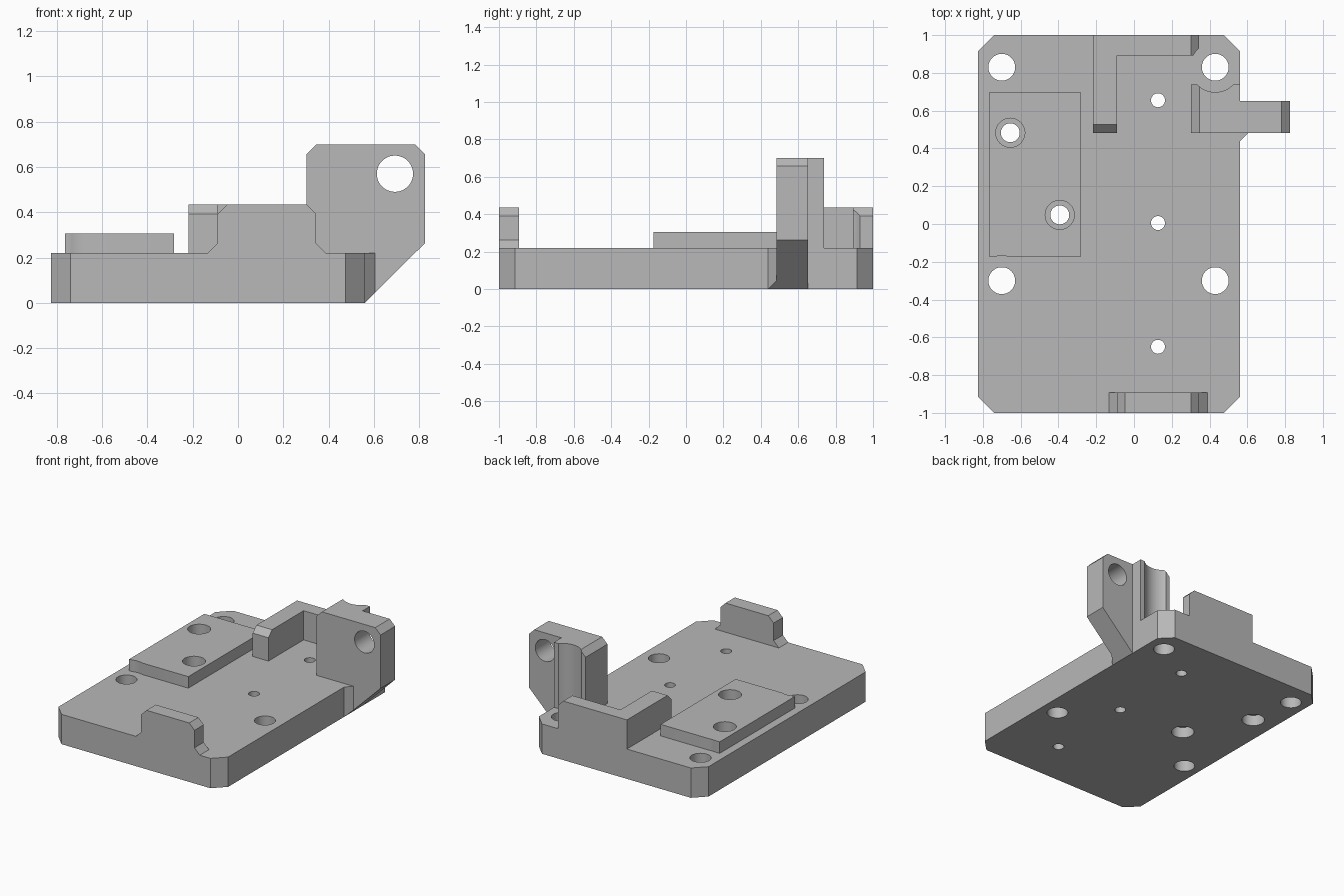
import bpy, bmesh
from mathutils import Vector

cube = bpy.data.objects.get("Cube")
if cube:
    bpy.data.objects.remove(cube, do_unlink=True)

gray = bpy.data.materials.new("machined_gray")
gray.use_nodes = True
gray.diffuse_color = (0.48, 0.48, 0.48, 1)
gray.node_tree.nodes["Principled BSDF"].inputs["Base Color"].default_value = gray.diffuse_color

PLATE_TOP, TAB_TOP, C = 0.22, 0.435, 0.043
CORNER_HOLES = [(-0.70, 0.83), (0.43, 0.83), (-0.70, -0.30), (0.43, -0.30)]
SCREW_HOLES = [(0.127, 0.655), (0.127, 0.005), (0.127, -0.65)]
PAD_HOLES = [(-0.655, 0.483), (-0.393, 0.048)]


def prism(name, outline, axis, lo, hi):
    """Extrude a 2D outline along z (outline in x,y) or y (outline in x,z)."""
    bm = bmesh.new()
    place = (lambda a, b: (a, b, lo)) if axis == "z" else (lambda a, b: (a, lo, b))
    face = bm.faces.new([bm.verts.new(place(a, b)) for a, b in outline])
    out = bmesh.ops.extrude_face_region(bm, geom=[face])
    shift = Vector((0, 0, hi - lo)) if axis == "z" else Vector((0, hi - lo, 0))
    bmesh.ops.translate(bm, vec=shift, verts=[v for v in out["geom"] if isinstance(v, bmesh.types.BMVert)])
    bmesh.ops.recalc_face_normals(bm, faces=bm.faces)
    mesh = bpy.data.meshes.new(name)
    bm.to_mesh(mesh)
    bm.free()
    obj = bpy.data.objects.new(name, mesh)
    bpy.context.collection.objects.link(obj)
    mesh.materials.append(gray)
    return obj


def rect(x0, x1, y0, y1):
    return [(x0, y0), (x1, y0), (x1, y1), (x0, y1)]


def slice_off(obj, point, normal):
    """Cut away the side the normal points to and close the cut."""
    bm = bmesh.new()
    bm.from_mesh(obj.data)
    cut = bmesh.ops.bisect_plane(bm, geom=bm.verts[:] + bm.edges[:] + bm.faces[:],
                                 plane_co=point, plane_no=normal, clear_outer=True)
    edges = [e for e in cut["geom_cut"] if isinstance(e, bmesh.types.BMEdge)]
    bmesh.ops.holes_fill(bm, edges=edges)
    bmesh.ops.recalc_face_normals(bm, faces=bm.faces)
    bm.to_mesh(obj.data)
    bm.free()


def drill(obj, centre, radius, lo, hi, axis="z"):
    """Subtract a cylinder running from lo to hi along the axis."""
    a, b = centre
    mid = (lo + hi) / 2
    loc, rot = ((a, b, mid), (0, 0, 0)) if axis == "z" else ((a, mid, b), (1.570796, 0, 0))
    bpy.ops.mesh.primitive_cylinder_add(vertices=48, radius=radius, depth=hi - lo, location=loc, rotation=rot)
    cutter = bpy.context.object
    cutter.hide_render = True
    mod = obj.modifiers.new("drill", "BOOLEAN")
    mod.operation, mod.solver, mod.object = "DIFFERENCE", "EXACT", cutter
    bpy.context.view_layer.objects.active = obj
    bpy.ops.object.modifier_apply(modifier=mod.name)
    bpy.data.objects.remove(cutter, do_unlink=True)


# Base plate with clipped corners
L, R, K = -0.825, 0.56, 0.085
plate = prism("base_plate", [(L + K, -1), (R - K, -1), (R, K - 1), (R, 1 - K),
                             (R - K, 1), (L + K, 1), (L, 1 - K), (L, K - 1)], "z", 0, PLATE_TOP)
for p in CORNER_HOLES:
    drill(plate, p, 0.071, -0.1, 0.5)
for p in SCREW_HOLES:
    drill(plate, p, 0.037, -0.1, 0.5)

# Raised pad
pad = prism("raised_pad", rect(-0.765, -0.283, -0.175, 0.70), "z", PLATE_TOP, 0.305)

# Counterbored holes through pad and plate
for p in PAD_HOLES:
    drill(plate, p, 0.05, -0.1, 0.5)
    drill(plate, p, 0.077, -0.1, 0.08)
    drill(plate, p, 0.077, 0.18, 0.5)
    drill(pad, p, 0.077, 0.1, 0.5)

# Front tab with chamfered top and flared foot
x0, x1 = -0.09, 0.345
tab = prism("front_tab", [(x0 - C, PLATE_TOP), (x0, PLATE_TOP + C), (x0, TAB_TOP - C), (x0 + C, TAB_TOP),
                          (x1 - C, TAB_TOP), (x1, TAB_TOP - C), (x1, PLATE_TOP + C), (x1 + C, PLATE_TOP)],
            "y", -1, -0.892)

# L-shaped rear wall with chamfered ends
wall = prism("rear_wall", [(-0.218, 0.483), (-0.09, 0.483), (-0.09, 0.893), (x1, 0.893), (x1, 1), (-0.218, 1)],
             "z", PLATE_TOP, TAB_TOP)
slice_off(wall, (x1 - C, 0.95, TAB_TOP), (1, 0, 1))
slice_off(wall, (-0.15, 0.483 + C, TAB_TOP), (0, -1, 1))

# Tall bracket with an arm overhanging the plate edge
bx, top = 0.303, 0.70
bracket = prism("bracket_arm", [(bx, PLATE_TOP), (bx, top - C), (bx + C, top), (0.825 - C, top),
                                (0.825, top - C), (0.825, 0.263), (R, 0), (R, PLATE_TOP)], "y", 0.483, 0.652)
drill(bracket, (0.693, 0.57), 0.08, 0.3, 0.9, "y")
block = prism("bracket_back", [(bx, PLATE_TOP), (bx, top - C), (bx + C, top), (R, top), (R, PLATE_TOP)],
              "y", 0.652, 0.738)

# Small corner fillet between plate edge and arm
fillet = prism("arm_fillet", [(R, 0.438), (R + 0.045, 0.483), (R, 0.483)], "z", 0, PLATE_TOP)
slice_off(fillet, (R, 0.46, 0.0), (0.993, 0, -1))

# Screw head clearance around the corner holes
clearance = {pad: (CORNER_HOLES[0], CORNER_HOLES[2]), wall: (CORNER_HOLES[1],), block: (CORNER_HOLES[1],)}
for obj, centres in clearance.items():
    for p in centres:
        drill(obj, p, 0.132, 0.1, 0.9)

# Smooth bores, sharp edges
bpy.ops.object.select_all(action="DESELECT")
for obj in (plate, pad, tab, wall, bracket, block, fillet):
    obj.select_set(True)
bpy.context.view_layer.objects.active = plate
bpy.ops.object.shade_smooth_by_angle(angle=0.5)
